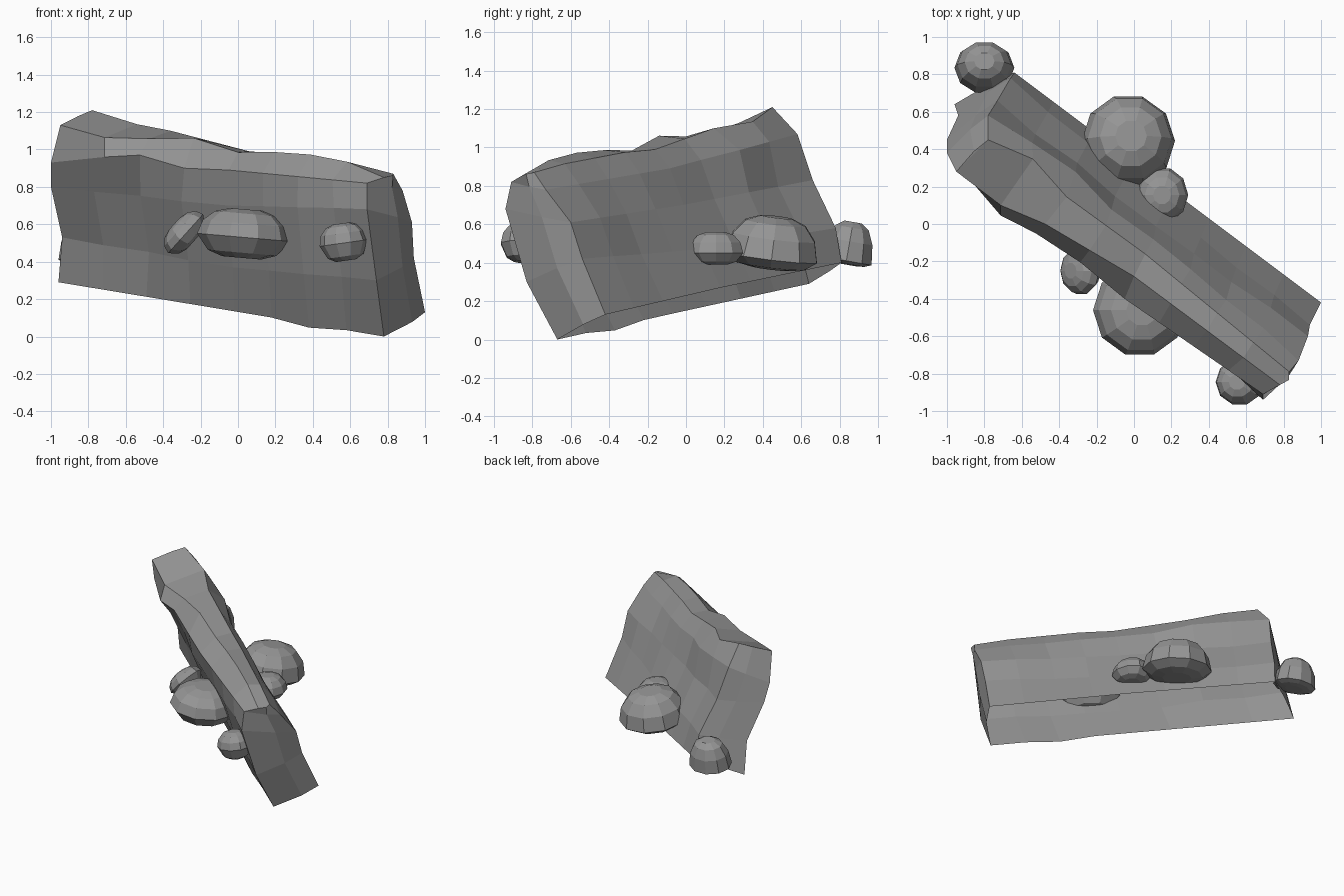
import bpy, bmesh, math, random
from mathutils import Vector, Matrix, Euler

random.seed(4)
cube = bpy.data.objects.get("Cube")
if cube:
    bpy.data.objects.remove(cube)

# One stone-like grey for everything
grey = bpy.data.materials.new("bark_grey")
grey.use_nodes = True
colour = (0.3, 0.3, 0.3, 1)
grey.diffuse_color = colour
grey.node_tree.nodes["Principled BSDF"].inputs["Base Color"].default_value = colour


def finish(bm, name):
    """Turn a bmesh into a flat-shaded object."""
    bmesh.ops.recalc_face_normals(bm, faces=bm.faces)
    mesh = bpy.data.meshes.new(name)
    bm.to_mesh(mesh)
    bm.free()
    mesh.materials.append(grey)
    obj = bpy.data.objects.new(name, mesh)
    bpy.context.collection.objects.link(obj)
    return obj


# Log cross-sections: up the front, over the crest, down the back
LEFT_END = [(-.96, .64, .29), (-.94, .58, .53), (-1, .45, .8), (-1, .38, .93), (-.95, .28, 1.13),
            (-.78, .45, 1.21), (-.78, .58, 1.07), (-.73, .66, .83), (-.66, .78, .58), (-.64, .81, .4)]
MIDDLE = [(-.02, -.07, .135), (-.03, -.19, .37), (-.06, -.33, .7), (-.05, -.4, .89), (0, -.28, .985),
          (.06, -.16, .99), (.1, -.09, .89), (.11, -.02, .7), (.16, .08, .47), (.2, .18, .27)]
RIGHT_END = [(.78, -.67, 0), (.74, -.83, .3), (.69, -.94, .68), (.69, -.91, .82), (.78, -.86, .85),
             (.83, -.79, .87), (.88, -.73, .78), (.93, -.6, .61), (.94, -.54, .42), (1, -.42, .13)]
STEPS = 4
FRONT_CREASE, FRONT_TOP, CREST, BACK_TOP = 3, 4, 5, 6


def blend(first, second, t):
    return [Vector(a).lerp(Vector(b), t) for a, b in zip(first, second)]


def close_end(bm, ring, depth):
    """Close one end with a column of points pushed along the log by depth."""
    half = len(ring) // 2
    along = Vector((.8, -.6, 0))
    column = []
    for k in range(half):
        front, back = ring[k].co, ring[-k - 1].co
        column.append(bm.verts.new(front.lerp(back, .6) + along * depth))
    for k in range(half - 1):
        bm.faces.new((ring[k], ring[k + 1], column[k + 1], column[k]))
        bm.faces.new((column[k], column[k + 1], ring[-k - 2], ring[-k - 1]))
    bm.faces.new((ring[half - 1], ring[half], column[-1]))


def build_log():
    """Hollow bark shell, open underneath."""
    sections = [blend(LEFT_END, MIDDLE, i / STEPS) for i in range(STEPS)]
    sections += [blend(MIDDLE, RIGHT_END, i / STEPS) for i in range(STEPS + 1)]
    # Rippled sides
    outward = Vector((.6, .75, .15))
    for section in sections[1:-1]:
        ripple = random.uniform(-.012, .012)
        for point in section[1:3] + section[6:-1]:
            point += outward * (ripple + random.uniform(-.008, .008))
    # Knobbly top: rise of single points
    sections[1][FRONT_CREASE] += Vector((.05, -.14, .04))
    sections[1][FRONT_TOP] += Vector((0, -.04, -.03))
    sections[1][CREST] += Vector((.03, .05, -.02))
    sections[2][FRONT_CREASE] += Vector((0, -.04, .06))
    for i in (1, 2):
        sections[i][BACK_TOP] += outward * .04
    for i, rise in ((3, .04), (5, .035), (6, .055), (7, .05)):
        sections[i][FRONT_TOP].z += rise
    for i in (5, 6, 7):
        sections[i][CREST].z += .015
    sections[6][0].z -= .02
    bm = bmesh.new()
    rings = [[bm.verts.new(p) for p in section] for section in sections]
    for ring, following in zip(rings, rings[1:]):
        for k in range(len(ring) - 1):
            bm.faces.new((ring[k], ring[k + 1], following[k + 1], following[k]))
    close_end(bm, rings[0], -.01)
    close_end(bm, rings[-1], .025)
    return finish(bm, "log")


def build_fungus(name, centre, radii, rise, drop, tilt=(0, 0, 0), sides=10):
    """Shelf fungus: domed cap with a sharp rim over a rounded underside."""
    profile = [(.42, -drop), (.74, -drop * .75), (1, 0), (.9, rise * .5),
               (.66, rise * .85), (.34, rise)]
    place = Matrix.Translation(centre) @ Euler([math.radians(a) for a in tilt]).to_matrix().to_4x4()
    bm = bmesh.new()
    rings = []
    for r, z in profile:
        ring = []
        for i in range(sides):
            a = math.tau * i / sides
            ring.append(bm.verts.new(place @ Vector((radii[0] * r * math.cos(a), radii[1] * r * math.sin(a), z))))
        rings.append(ring)
    for low, high in zip(rings, rings[1:]):
        for i in range(sides):
            n = (i + 1) % sides
            bm.faces.new((low[i], low[n], high[n], high[i]))
    bm.faces.new(rings[0])
    bm.faces.new(rings[-1])
    return finish(bm, name)


build_log()
build_fungus("back_large_fungus", (-.03, .445, .43), (.25, .25), .21, .06, (-7, 4, 0))
build_fungus("back_small_fungus", (.15, .155, .45), (.14, .15), .11, .06)
build_fungus("front_large_fungus", (.03, -.46, .53), (.25, .25), .15, .11, (0, 5, 0))
build_fungus("front_small_fungus", (-.28, -.25, .55), (.14, .13), .08, .06, (0, -48, 0))
build_fungus("front_right_fungus", (.565, -.845, .5), (.13, .125), .105, .095, (0, -8, 0))
build_fungus("left_end_fungus", (-.8, .835, .41), (.16, .14), .205, .02, (-10, 0, 0))
